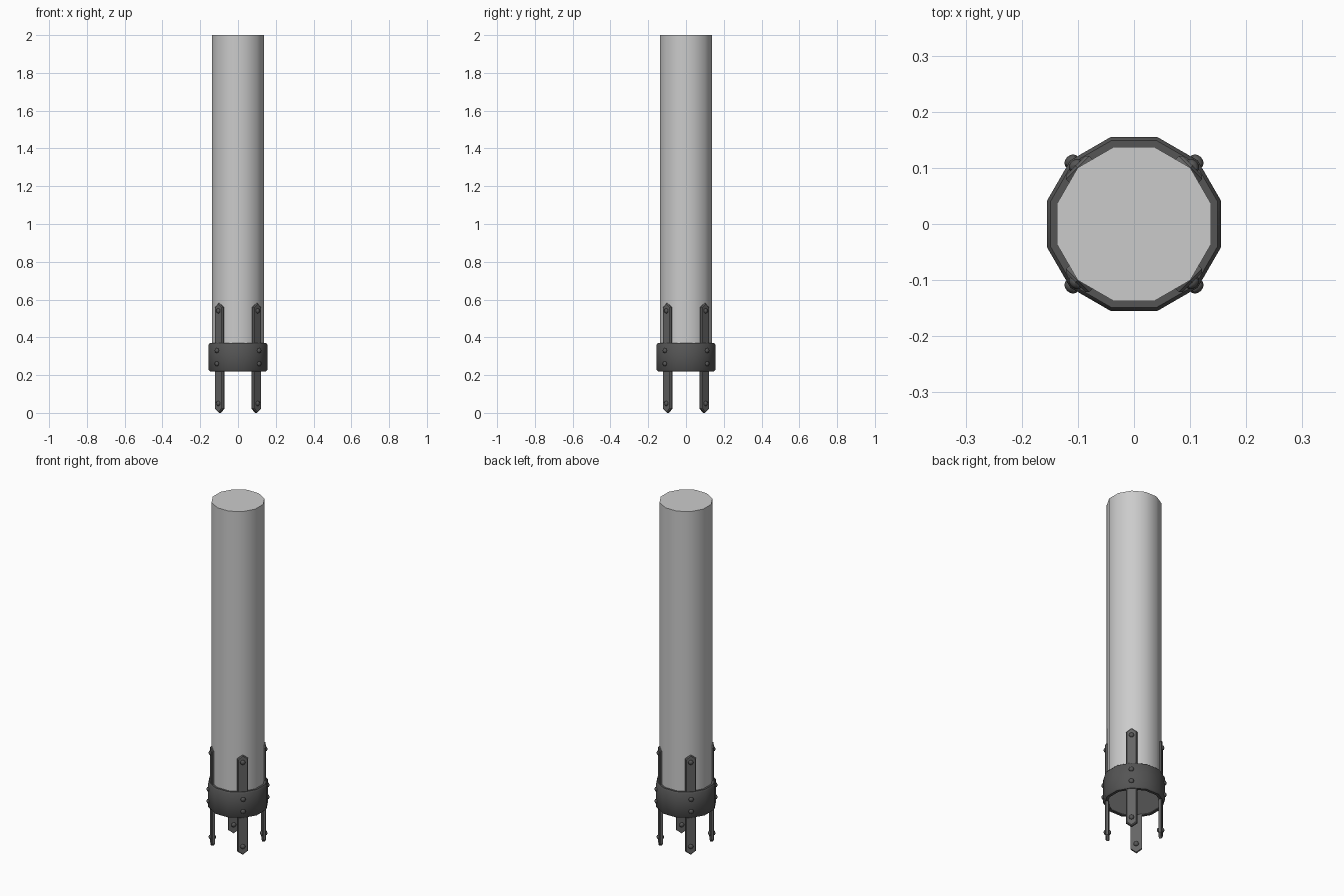
import bpy, bmesh
from math import cos, sin, pi, radians
from mathutils import Matrix

if "Cube" in bpy.data.objects:
    bpy.data.objects.remove(bpy.data.objects["Cube"])

SIDES = 12
FLAT = cos(pi / SIDES)          # flat-to-corner ratio of a 12-gon


def material(name, v):
    m = bpy.data.materials.new(name)
    m.diffuse_color = (v, v, v, 1)
    m.use_nodes = True
    m.node_tree.nodes["Principled BSDF"].inputs["Base Color"].default_value = m.diffuse_color
    return m


dark = material("dark_iron", 0.09)
iron = material("iron", 0.13)


def finish(name, bm, mat=None, smooth=True):
    bmesh.ops.recalc_face_normals(bm, faces=bm.faces)
    me = bpy.data.meshes.new(name)
    bm.to_mesh(me)
    bm.free()
    ob = bpy.data.objects.new(name, me)
    bpy.context.collection.objects.link(ob)
    if mat:
        me.materials.append(mat)
    if smooth:
        bpy.ops.object.select_all(action='DESELECT')
        ob.select_set(True)
        bpy.context.view_layer.objects.active = ob
        bpy.ops.object.shade_smooth_by_angle(angle=radians(40))
    return ob


def ring(bm, apothem, z):
    r = apothem / FLAT
    return [bm.verts.new((r * cos(a), r * sin(a), z))
            for a in (pi / SIDES + i * 2 * pi / SIDES for i in range(SIDES))]


def bridge(bm, a, b):
    for i in range(SIDES):
        j = (i + 1) % SIDES
        bm.faces.new((a[i], a[j], b[j], b[i]))


# Post
bm = bmesh.new()
low, high = ring(bm, 0.137, 0.225), ring(bm, 0.137, 2.0)
bridge(bm, low, high)
bm.faces.new(low)
bm.faces.new(high)
finish("post", bm)

# Collar band with chamfered rims
bm = bmesh.new()
profile = [(0.134, 0.22), (0.149, 0.22), (0.155, 0.228),
           (0.155, 0.362), (0.149, 0.37), (0.134, 0.37)]
loops = [ring(bm, r, z) for r, z in profile]
for i in range(len(loops)):
    bridge(bm, loops[i], loops[(i + 1) % len(loops)])
finish("collar_band", bm, dark)


def strap(angle, name):
    # Pointed bar, outer edges chamfered
    bm = bmesh.new()

    def outline(d, w, inset):
        pts = [(0, inset), (w, 0.022 + inset / 2), (w, 0.56 - inset / 2),
               (0, 0.583 - inset), (-w, 0.56 - inset / 2), (-w, 0.022 + inset / 2)]
        return [bm.verts.new((d, y, z)) for y, z in pts]

    layers = [outline(0.129, 0.029, 0), outline(0.142, 0.029, 0),
              outline(0.147, 0.024, 0.005)]
    for a, b in zip(layers, layers[1:]):
        for i in range(6):
            j = (i + 1) % 6
            bm.faces.new((a[i], a[j], b[j], b[i]))
    bm.faces.new(layers[0])
    bm.faces.new(layers[-1])
    bm.transform(Matrix.Rotation(angle, 4, 'Z'))
    finish(name, bm, iron, smooth=False)


def rivets(angle, name):
    # Domed heads on strap ends and collar, plus one inside the foot
    bm = bmesh.new()
    for d, z in [(0.147, 0.54), (0.147, 0.05), (0.129, 0.05),
                 (0.158, 0.33), (0.158, 0.26)]:
        m = (Matrix.Translation((d, 0, z)) @ Matrix.Rotation(pi / 2, 4, 'Y')
             @ Matrix.Diagonal((1, 1, 0.75, 1)))
        bmesh.ops.create_uvsphere(bm, u_segments=8, v_segments=6,
                                  radius=0.014, matrix=m)
    bm.transform(Matrix.Rotation(angle, 4, 'Z'))
    finish(name, bm, dark)


# Four straps at the diagonals
for i in range(4):
    a = radians(45 + 90 * i)
    strap(a, f"strap_{i + 1}")
    rivets(a, f"strap_rivets_{i + 1}")
